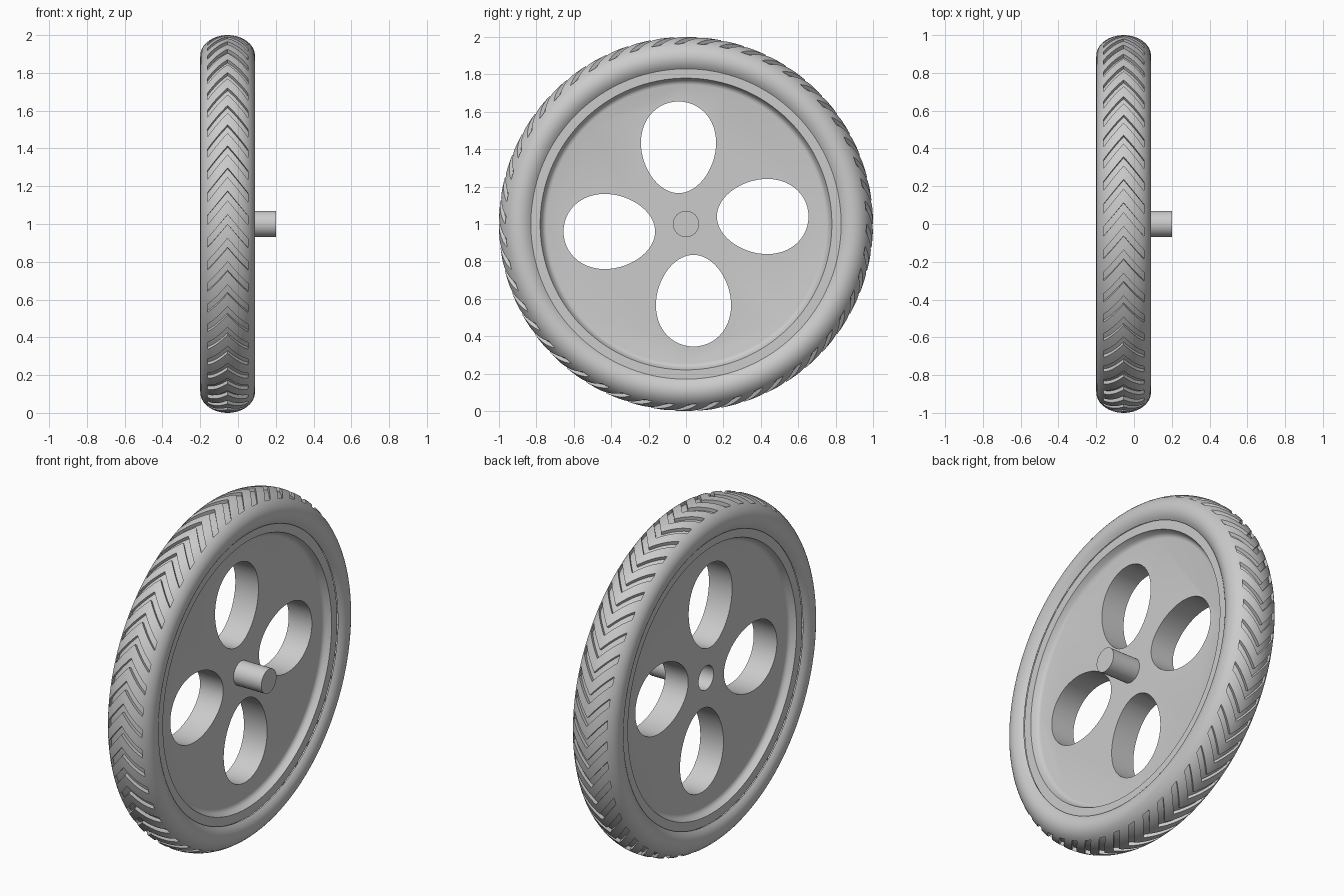
import bpy, bmesh
from math import sin, cos, pi, sqrt, radians
from mathutils import Matrix, Vector

cube = bpy.data.objects.get("Cube")
if cube:
    bpy.data.objects.remove(cube)

MID = -0.055            # centre plane of the wheel along its axle
HUB = Vector((MID, 0, 1))

grey = bpy.data.materials.new("light_grey")
grey.use_nodes = True
colour = (0.6, 0.6, 0.6, 1)
grey.diffuse_color = colour
grey.node_tree.nodes["Principled BSDF"].inputs["Base Color"].default_value = colour


def make(name, bm, smooth=True):
    bmesh.ops.recalc_face_normals(bm, faces=bm.faces)
    mesh = bpy.data.meshes.new(name)
    bm.to_mesh(mesh)
    bm.free()
    obj = bpy.data.objects.new(name, mesh)
    bpy.context.collection.objects.link(obj)
    mesh.materials.append(grey)
    bpy.ops.object.select_all(action='DESELECT')
    obj.select_set(True)
    bpy.context.view_layer.objects.active = obj
    if smooth:
        bpy.ops.object.shade_smooth_by_angle(angle=radians(32))
    return obj


def revolve(bm, profile, steps, shear=lambda x: 0):
    """Spin (offset, radius) points round the axle; returns rows of faces."""
    rings = []
    for i in range(steps):
        ring = []
        for x, r in profile:
            a = 2 * pi * i / steps + shear(x)
            ring.append(bm.verts.new((MID + x, -r * cos(a), 1 + r * sin(a))))
        rings.append(ring)
    rows = []
    for i in range(steps):
        a, b = rings[i], rings[(i + 1) % steps]
        rows.append([bm.faces.new((a[j], a[j + 1], b[j + 1], b[j]))
                     for j in range(len(profile) - 1)])
    return rows, rings


def rod(bm, radius, x0, x1, segments=48):
    place = Matrix.Translation(((x0 + x1) / 2, 0, 1)) @ Matrix.Rotation(pi / 2, 4, 'Y')
    bmesh.ops.create_cone(bm, cap_ends=True, segments=segments, radius1=radius,
                          radius2=radius, depth=x1 - x0, matrix=place)


# Tyre: oval section, its grid slanted into chevrons so grooves follow the faces
HALF, TALL, CORE = 0.145, 0.11, 0.89
TREAD, PITCHES, COLS = 0.107, 50, 5
GROOVE = 0.02


def oval(x):
    return CORE + TALL * sqrt(max(0, 1 - (x / HALF) ** 2))


def slant(x):
    return -0.13 * min(abs(x) / TREAD, 1)


crown = [TREAD * i / 8 for i in range(-8, 9)]
edge = sqrt(1 - (TREAD / HALF) ** 2)
side = []
for i in range(1, 13):
    t = edge - i * (edge + 0.55) / 12
    side.append((HALF * sqrt(1 - t * t), CORE + TALL * t))
profile = ([(-x, r) for x, r in reversed(side)] + [(x, oval(x)) for x in crown] + side)
bm = bmesh.new()
rows, rings = revolve(bm, profile, PITCHES * COLS, slant)
first = len(side)
cut = [f for i, row in enumerate(rows) if i % COLS < 2
       for f in row[first:first + len(crown) - 1]]
new = bmesh.ops.extrude_face_region(bm, geom=cut)["geom"]
bmesh.ops.delete(bm, geom=[f for f in cut if f.is_valid], context='FACES')
for v in (g for g in new if isinstance(g, bmesh.types.BMVert)):
    out = v.co - HUB
    out.x = 0
    v.co -= out.normalized() * GROOVE
make("tyre", bm)

# Wheel body: raised rim lip, stepped down to a flat disc
lip = [(0.075, 0.745), (0.078, 0.757), (0.088, 0.768), (0.115, 0.78), (0.115, 0.832)]
half = lip + [(0.09, 0.85)]
bm = bmesh.new()
rows, rings = revolve(bm, half + [(-x, r) for x, r in reversed(half)], 128)
bm.faces.new([r[0] for r in rings])
bm.faces.new([r[-1] for r in rings])
wheel = make("wheel_disc", bm, smooth=False)

# Cutter: four egg-shaped windows and a blind socket in the hub
bm = bmesh.new()
for k in range(4):
    turn = Matrix.Rotation(k * pi / 2, 3, 'X')
    outline = []
    for i in range(56):
        a = 2 * pi * i / 56
        y = -0.04 + 0.2 * cos(a) * (1 + 0.1 * sin(a))
        outline.append(bm.verts.new(HUB + turn @ Vector((-0.2, y, 0.41 + 0.245 * sin(a)))))
    base = bm.faces.new(outline)
    top = bmesh.ops.extrude_face_region(bm, geom=[base], use_keep_orig=True)["geom"]
    bmesh.ops.translate(bm, vec=(0.4, 0, 0),
                        verts=[g for g in top if isinstance(g, bmesh.types.BMVert)])
rod(bm, 0.07, -0.2, -0.02)
cutter = make("window_cutter", bm, smooth=False)
cutter.hide_render = True
mod = wheel.modifiers.new("windows", 'BOOLEAN')
mod.object, mod.operation, mod.solver = cutter, 'DIFFERENCE', 'EXACT'
bpy.context.view_layer.objects.active = wheel
bpy.ops.object.modifier_apply(modifier=mod.name)
bpy.data.objects.remove(cutter)
bpy.ops.object.select_all(action='DESELECT')
wheel.select_set(True)
bpy.ops.object.shade_smooth_by_angle(angle=radians(32))

# Axle stub
bm = bmesh.new()
rod(bm, 0.07, 0.0, 0.2)
make("axle", bm)
